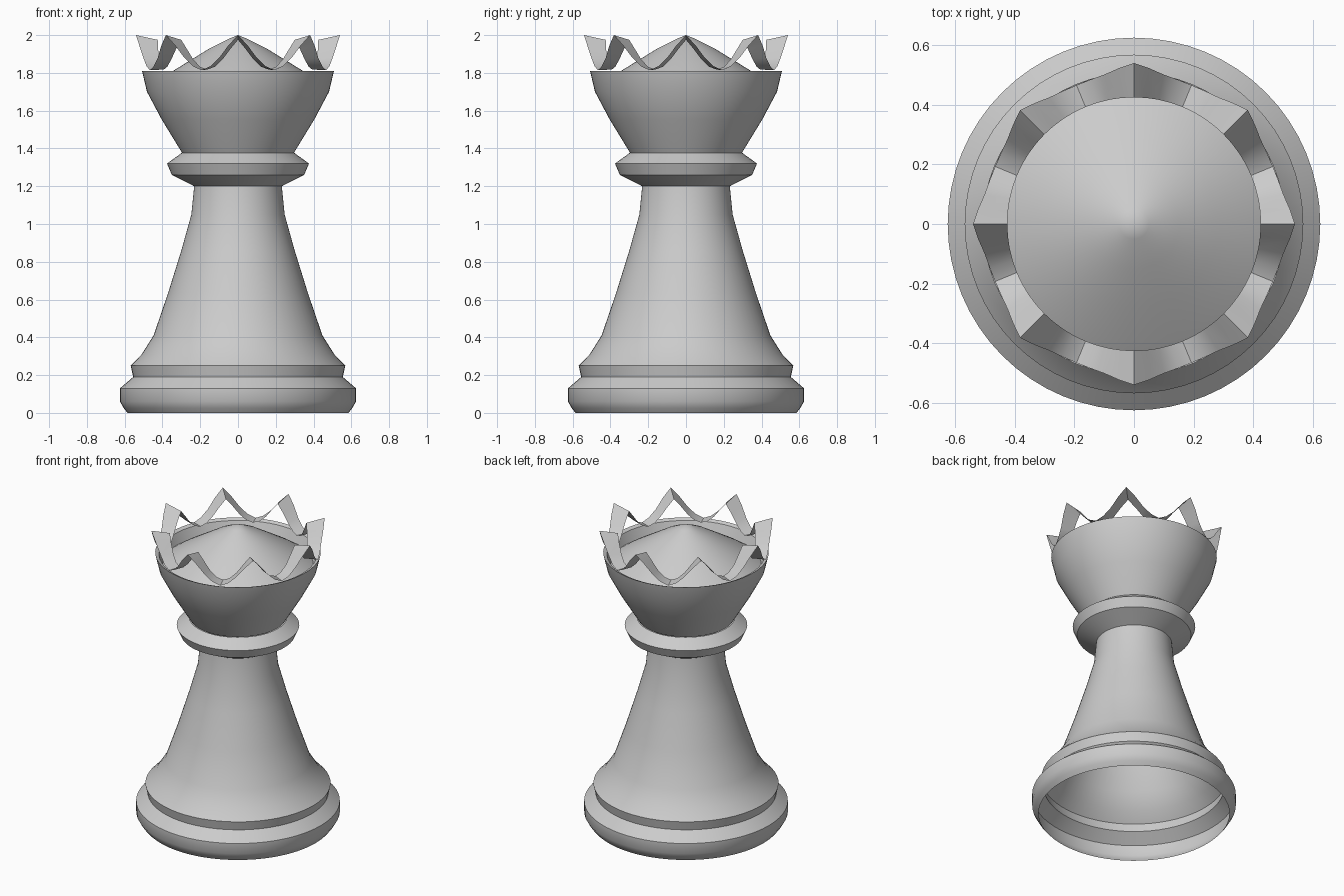
import bpy
from math import sin, cos, pi, radians

if "Cube" in bpy.data.objects:
    bpy.data.objects.remove(bpy.data.objects["Cube"])

SEG = 64


def make_object(name, verts, faces, angle=30):
    mesh = bpy.data.meshes.new(name)
    mesh.from_pydata(verts, [], faces)
    mesh.update()
    ob = bpy.data.objects.new(name, mesh)
    bpy.context.collection.objects.link(ob)
    bpy.ops.object.select_all(action='DESELECT')
    ob.select_set(True)
    bpy.context.view_layer.objects.active = ob
    bpy.ops.object.shade_smooth_by_angle(angle=radians(angle))
    return ob


def ring_point(r, z, i):
    a = 2 * pi * i / SEG
    return (r * cos(a), r * sin(a), z)


def lathe(name, profile, angle=30):
    """Revolve (radius, height) points around z; radius 0 closes to a tip."""
    verts, faces, rings = [], [], []
    for r, z in profile:
        start = len(verts)
        if r == 0:
            verts.append((0, 0, z))
            rings.append([start] * SEG)
        else:
            verts += [ring_point(r, z, i) for i in range(SEG)]
            rings.append(list(range(start, start + SEG)))
    for lo, hi in zip(rings, rings[1:]):
        for i in range(SEG):
            j = (i + 1) % SEG
            face = [lo[i], lo[j], hi[j], hi[i]]
            faces.append(list(dict.fromkeys(face)))
    return make_object(name, verts, faces, angle)


# Hollow foot and flared stem, open underneath
lathe("base", [(0.585, 0), (0.605, 0.025), (0.625, 0.06), (0.625, 0.13),
               (0.555, 0.19), (0.568, 0.25)])
lathe("stem", [(0.568, 0.25), (0.51, 0.31), (0.447, 0.41), (0.37, 0.635),
               (0.30, 0.86), (0.247, 1.05), (0.232, 1.20)])

# Collar under the head
lathe("collar", [(0.232, 1.20), (0.35, 1.26), (0.376, 1.32), (0.30, 1.375)])

# Flared cup with a narrow rim
lathe("cup", [(0.295, 1.375), (0.405, 1.555), (0.482, 1.70), (0.508, 1.81),
              (0.485, 1.80), (0.46, 1.735)])

# Shallow cone filling the cup
lathe("dome", [(0.46, 1.735), (0.40, 1.776), (0.28, 1.85), (0.15, 1.93),
               (0.05, 1.98), (0, 2.0)])

# Eight-pointed crown: a wavy band; (outer radius, outer z, inner z) tip to valley
wave = [(0.54, 2.0, 1.975), (0.525, 1.945, 1.925), (0.511, 1.88, 1.87),
        (0.506, 1.835, 1.832), (0.504, 1.814, 1.818)]
verts, faces = [], []
for i in range(SEG):
    k = i % 8
    ro, zo, zi = wave[min(k, 8 - k)]
    verts += [ring_point(0.425, zi, i), ring_point(ro, zo, i)]
    j = (i + 1) % SEG
    faces.append((2 * i, 2 * i + 1, 2 * j + 1, 2 * j))
make_object("crown_points", verts, faces, 35)
